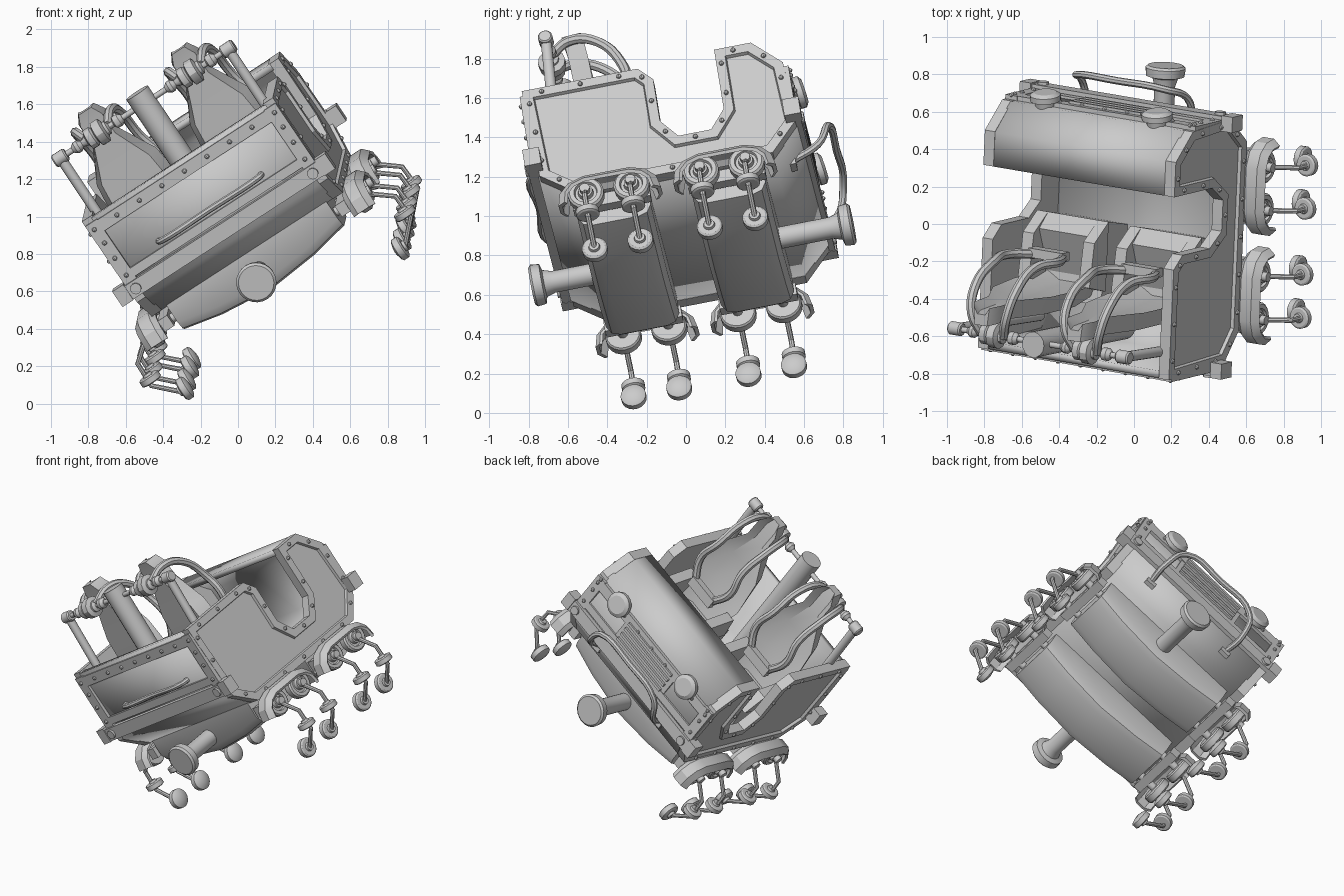
import bpy, bmesh, math
from mathutils import Vector, Matrix

if "Cube" in bpy.data.objects:
    bpy.data.objects.remove(bpy.data.objects["Cube"])

# Car is built in its own frame (x width, y length, z height), then tilted at the end
AX, AY, AZ = Vector((.831, -.133, .540)), Vector((.052, .980, .193)), Vector((-.555, -.132, .821))
TILT = Matrix.Translation((0, 0, 1)) @ Matrix((AX, AY, AZ)).transposed().to_4x4()

def new(name, bm):
    bmesh.ops.recalc_face_normals(bm, faces=bm.faces[:])
    me = bpy.data.meshes.new(name)
    bm.to_mesh(me)
    bm.free()
    ob = bpy.data.objects.new(name, me)
    bpy.context.collection.objects.link(ob)
    return ob

def box(name, c, s):
    bm = bmesh.new()
    bmesh.ops.create_cube(bm, size=1, matrix=Matrix.Translation(c) @ Matrix.Diagonal((*s, 1)))
    return new(name, bm)

def loft(name, loops):
    bm = bmesh.new()
    vs = [[bm.verts.new(p) for p in lp] for lp in loops]
    n = len(loops[0])
    for a, b in zip(vs, vs[1:]):
        for i in range(n):
            bm.faces.new((a[i], a[(i + 1) % n], b[(i + 1) % n], b[i]))
    bm.faces.new(vs[0])
    bm.faces.new(vs[-1])
    return new(name, bm)

def prism(name, yz, x0, x1):
    return loft(name, [[(x, y, z) for y, z in yz] for x in (x0, x1)])

def lathe(name, p, axis, prof, seg=20):
    """Revolve (distance along axis, radius) pairs about an axis through p."""
    q = Vector(axis).to_track_quat('Z', 'Y')
    ring = [(math.cos(t * math.tau / seg), math.sin(t * math.tau / seg)) for t in range(seg)]
    return loft(name, [[Vector(p) + q @ Vector((r * c, r * s, d)) for c, s in ring] for d, r in prof])

def cyl(name, a, b, r, seg=14):
    d = Vector(b) - Vector(a)
    return lathe(name, a, d, [(0, r), (d.length, r)], seg)

def tube(name, pts, r, smooth=True, flat=1):
    cu = bpy.data.curves.new(name, 'CURVE')
    cu.dimensions, cu.bevel_depth, cu.bevel_resolution = '3D', r, 2
    cu.use_fill_caps, cu.resolution_u = True, 5
    if smooth:
        sp = cu.splines.new('BEZIER')
        sp.bezier_points.add(len(pts) - 1)
        for b, p in zip(sp.bezier_points, pts):
            b.co, b.handle_left_type, b.handle_right_type = p, 'AUTO', 'AUTO'
    else:
        sp = cu.splines.new('POLY')
        sp.points.add(len(pts) - 1)
        for b, p in zip(sp.points, pts):
            b.co = (*p, 1)
    ob = bpy.data.objects.new(name, cu)
    bpy.context.collection.objects.link(ob)
    bpy.ops.object.select_all(action='DESELECT')
    ob.select_set(True)
    bpy.context.view_layer.objects.active = ob
    bpy.ops.object.convert(target='MESH')
    return bpy.context.view_layer.objects.active

def rivets(name, pts, r=.013):
    bm = bmesh.new()
    for p in pts:
        bmesh.ops.create_uvsphere(bm, u_segments=8, v_segments=5, radius=r, matrix=Matrix.Translation(p))
    return new(name, bm)

# Side panels with doorway cutout, raised rim and rivets
SIDE = [(-.69, .53), (-.09, .53), (-.02, .45), (-.02, .19), (.06, .08), (.23, .08), (.31, .19),
        (.31, .555), (.50, .555), (.645, .40), (.665, .04), (.52, -.13), (-.51, -.13), (-.67, .0)]
for s in (-1, 1):
    bm = bmesh.new()
    f = bm.faces.new([bm.verts.new((s * .55, y, z)) for y, z in SIDE])
    g = bmesh.ops.extrude_face_region(bm, geom=[f])['geom']
    bmesh.ops.translate(bm, vec=(s * .065, 0, 0), verts=[e for e in g if isinstance(e, bmesh.types.BMVert)])
    bmesh.ops.recalc_face_normals(bm, faces=bm.faces[:])
    top = [e for e in g if isinstance(e, bmesh.types.BMFace)]
    bmesh.ops.inset_region(bm, faces=top, thickness=.05, use_even_offset=True)
    bmesh.ops.inset_region(bm, faces=top, thickness=.006, depth=-.018, use_even_offset=True)
    new("side_panel", bm)
    pts, n = [], len(SIDE)
    for i in range(n):
        a, b = Vector(SIDE[i]), Vector(SIDE[(i + 1) % n])
        d = (b - a).normalized()
        inward = Vector((d.y, -d.x)) * .026
        k = max(1, round((b - a).length / .2))
        pts += [(s * .617, *(a.lerp(b, (j + .5) / k) + inward)) for j in range(k)]
    rivets("side_rivets", pts)

# Hull: end wall, floor and nose cowl as one bent sheet
HULL = [(-.67, .52), (-.66, .01), (-.5, -.11), (.51, -.11), (.645, .04), (.625, .395), (.49, .535), (.31, .535)]
bm = bmesh.new()
rows = [[bm.verts.new((x, y, z)) for y, z in HULL] for x in (-.56, .56)]
for i in range(len(HULL) - 1):
    bm.faces.new((rows[0][i], rows[1][i], rows[1][i + 1], rows[0][i + 1]))
hull = new("hull_shell", bm)
m = hull.modifiers.new("thick", 'SOLIDIFY')
m.thickness, m.offset = .04, 0

# Riveted frames on the end walls
for s, y in ((-1, -.69), (1, .655)):
    h = .50 if s < 0 else .375
    box("end_frame_top", (0, y, h - .04), (1.22, .03, .07))
    box("end_frame_bottom", (0, y, .155), (1.22, .03, .05))
    for t in (-1, 1):
        box("end_frame_side", (t * .575, y, (h + .1) / 2), (.075, .03, h - .1))
    yr = y + s * .017
    rivets("end_rivets", [(x * .145, yr, h - .04) for x in range(-4, 5)] +
           [(t * .575, yr, z) for t in (-1, 1) for z in (.16, .27, .37)])
    # Cross beam with end blocks and bolts
    box("cross_beam", (0, y + s * .005, .075), (1.30, .06, .085))
    for t in (-1, 1):
        box("beam_end", (t * .65, y, .08), (.07, .085, .10))
        cyl("beam_bolt", (t * .57, y + s * .03, .075), (t * .57, y + s * .05, .075), .03, 12)
    # Buffer
    lathe("buffer", (0, s * .42, -.24), (0, s, 0),
          [(0, .056), (.30, .056), (.345, .07), (.355, .103), (.40, .108), (.412, .095)], 24)

# Grab handles
tube("front_handle", [(-.33, -.68, .215), (-.31, -.725, .215), (0, -.73, .215), (.31, -.725, .215), (.33, -.68, .215)], .018)
tube("rear_hoop", [(-.33, .58, -.02), (-.34, .74, .05), (-.28, .80, .19), (0, .81, .22),
                   (.28, .80, .19), (.34, .74, .05), (.33, .58, -.02)], .02)
for t in (-1, 1):
    box("hoop_foot", (t * .33, .59, -.02), (.07, .05, .07))

# Rear grille and lamps
box("grille_panel", (0, .655, .255), (.52, .02, .20))
for i in range(4):
    box("grille_slat", (0, .67, .185 + i * .047), (.46, .03, .018))
for t in (-1, 1):
    lathe("lamp", (t * .36, .63, .36), (0, 1, .15), [(0, .055), (.04, .06), (.045, .083), (.075, .083), (.09, .06)])

# Wheel bogies, two per side, under two curved chassis tubs
XS = [(-.515, -.29), (-.3, -.335), (0, -.365), (.3, -.335), (.515, -.29)]
for yc in (-.33, .265):
    loops = []
    for x, z in XS:
        loops.append([(x, yc + y, zz) for y, zz in ((-.19, -.12), (-.19, z + .06), (-.165, z + .015), (-.12, z),
                                                     (.12, z), (.165, z + .015), (.19, z + .06), (.19, -.12))])
    loft("chassis_tub", loops)
    for s in (-1, 1):
        box("bogie_bar", (s * .57, yc, -.20), (.06, .40, .07))
        # Fender arching over both main wheels
        path = [(-.265, -.26), (-.25, -.19), (-.20, -.135), (-.12, -.108), (.12, -.108), (.20, -.135), (.25, -.19), (.265, -.26)]
        sec = [(.60, -.025), (.63, 0), (.70, 0), (.735, -.035), (.725, -.05), (.69, -.02), (.63, -.02), (.60, -.04)]
        loops = []
        for i, p in enumerate(path):
            a, b = Vector(path[max(i - 1, 0)]), Vector(path[min(i + 1, len(path) - 1)])
            d = (b - a).normalized()
            loops.append([(s * x, yc + p[0] - d.y * o, p[1] + d.x * o) for x, o in sec])
        loft("fender", loops)
        for dy in (-.118, .118):
            y = yc + dy
            cyl("axle", (s * .50, y, -.205), (s * .74, y, -.205), .026)
            lathe("main_wheel", (s * .64, y, -.205), (s, 0, 0),
                  [(0, .085), (.01, .092), (.05, .092), (.06, .082), (.06, .06), (.045, .055), (.045, .04), (.07, .036)])
            tube("wheel_arm", [(s * .70, y, -.205), (s * .83, y, -.31), (s * .835, y, -.45), (s * .72, y, -.565)], .014, False)
            lathe("guide_wheel", (s * .82, y, -.435), (0, 0, 1),
                  [(0, .05), (.006, .06), (.036, .06), (.042, .05), (.042, .028), (.055, .024)], 18)
            lathe("under_wheel", (s * .67, y, -.56), (s, 0, 0),
                  [(-.01, .02), (0, .055), (.007, .065), (.04, .065), (.047, .055), (.047, .03), (.062, .026)], 18)

# Seats with faceted backs and harnesses
BACK = [(.99, .05, -.46), (.93, .085, -.45), (.80, .085, -.44), (.60, .19, -.43), (.35, .22, -.42), (.12, .16, -.40)]
for sx in (-.3, .3):
    loft("seat_back", [[(sx - h, v + .10, z), (sx - h * .5, v + .06, z), (sx + h * .5, v + .06, z),
                        (sx + h, v + .10, z), (sx + h * .8, v, z), (sx - h * .8, v, z)] for z, h, v in BACK])
    prism("seat_cushion", [(-.44, .14), (-.30, .12), (-.06, .22), (.02, .14), (-.03, -.10), (-.44, -.10)], sx - .2, sx + .2)
    for t in (-1, 1):
        prism("thigh_bolster", [(-.36, .14), (-.32, .30), (-.08, .27), (.02, .14)], sx + t * .16, sx + t * .23)
        # Over-shoulder restraint arm
        arm = tube("restraint_arm", [(sx + t * .07, -.53, .87), (sx + t * .11, -.42, .915), (sx + t * .13, -.275, .86),
                   (sx + t * .13, -.17, .69), (sx + t * .16, -.16, .52), (sx + t * .09, -.17, .36)], .026)
    box("restraint_lap", (sx, -.16, .36), (.22, .05, .07))
    # Beaded pivot
    lathe("restraint_pivot", (sx - .16, -.53, .86), (1, 0, 0),
          [(0, .02), (.02, .034), (.04, .034), (.06, .018), (.09, .03), (.10, .058), (.135, .058), (.145, .045), (.155, .07),
           (.20, .07), (.21, .04), (.225, .04), (.235, .018), (.26, .018), (.27, .036), (.30, .036), (.32, .02)], 12)

# Posts carrying the restraint bar
cyl("restraint_bar", (-.55, -.53, .86), (.55, -.53, .86), .016)
cyl("centre_post", (0, -.55, .05), (0, -.53, .93), .07, 16)
for s in (-1, 1):
    cyl("side_post", (s * .54, -.57, .05), (s * .54, -.53, .85), .028)
    lathe("post_cap", (s * .54 - .04, -.53, .86), (1, 0, 0), [(0, .03), (.008, .037), (.072, .037), (.08, .03)], 14)

# Tilt the finished car and shade it
bpy.ops.object.select_all(action='SELECT')
for ob in bpy.context.scene.objects:
    ob.matrix_world = TILT
bpy.context.view_layer.objects.active = hull
bpy.ops.object.shade_smooth_by_angle(angle=math.radians(30))
